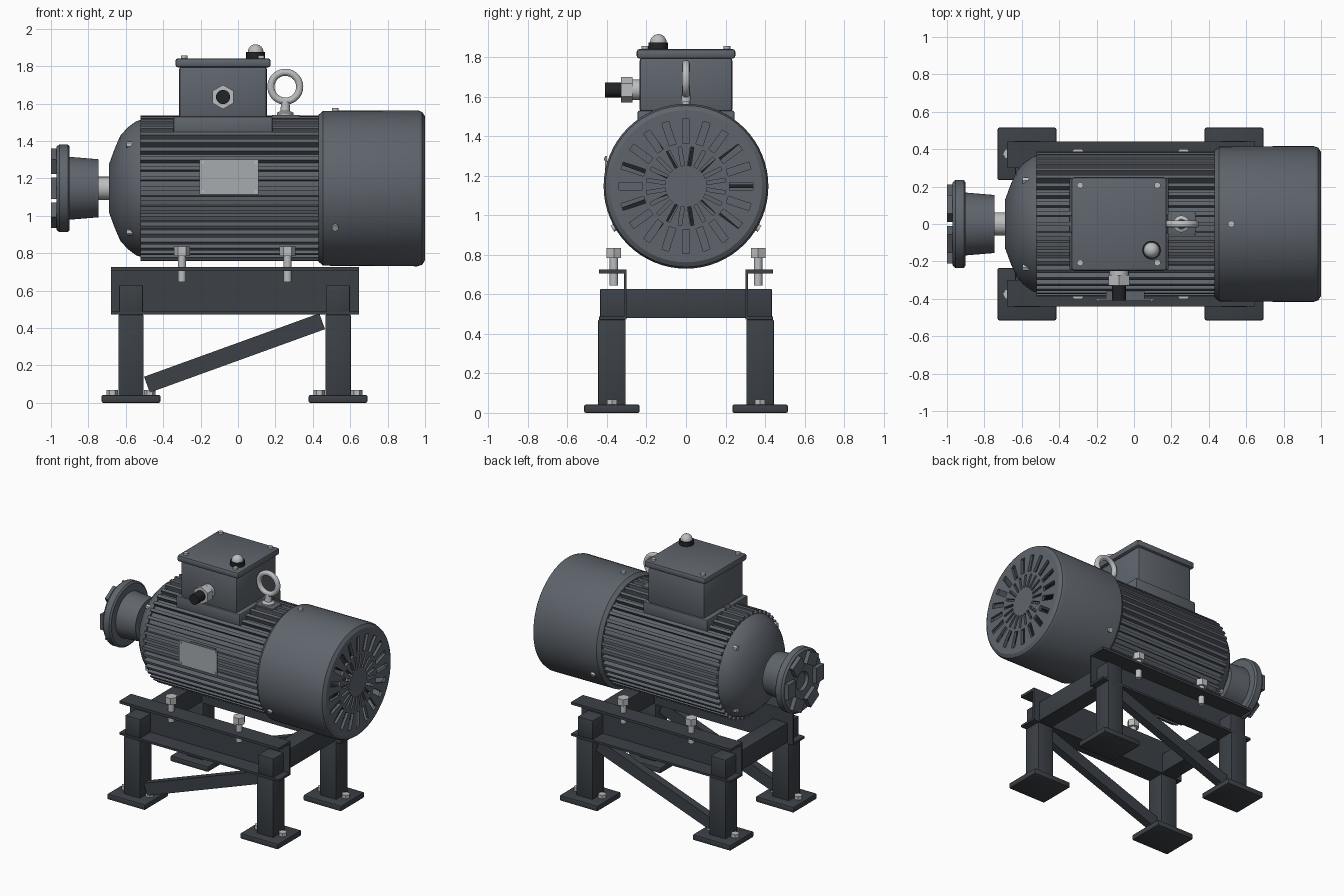
import bpy, bmesh, math
from mathutils import Matrix, Vector

cube = bpy.data.objects.get("Cube")
if cube:
    bpy.data.objects.remove(cube, do_unlink=True)


def material(name, *rgb):
    m = bpy.data.materials.new(name)
    m.use_nodes = True
    m.diffuse_color = (*rgb, 1)
    m.node_tree.nodes["Principled BSDF"].inputs["Base Color"].default_value = (*rgb, 1)
    return m


PAINT = material("motor grey paint", 0.115, 0.13, 0.152)
FRAME = material("dark frame paint", 0.045, 0.053, 0.062)
STEEL = material("bright steel", 0.5, 0.51, 0.52)
PLATE = material("plate aluminium", 0.38, 0.41, 0.43)
RUBBER = material("black rubber", 0.015, 0.017, 0.02)
X, Y, Z = Vector((1, 0, 0)), Vector((0, 1, 0)), Vector((0, 0, 1))
AXIS = 1.147  # height of the shaft centre line


def smooth(bm):
    bm.normal_update()
    for f in bm.faces:
        f.smooth = True
    for e in bm.edges:
        e.smooth = e.calc_face_angle(0) < math.radians(25)


def finish(name, bm, mat):
    bmesh.ops.recalc_face_normals(bm, faces=bm.faces)
    smooth(bm)
    me = bpy.data.meshes.new(name)
    bm.to_mesh(me)
    bm.free()
    me.materials.append(mat)
    ob = bpy.data.objects.new(name, me)
    bpy.context.collection.objects.link(ob)
    return ob


def add_box(bm, size, matrix):
    bmesh.ops.create_cube(bm, size=1, matrix=matrix @ Matrix.Diagonal((*size, 1)))


def box(name, mat, xs, ys, zs, bevel=0.0):
    bm = bmesh.new()
    spans = (xs, ys, zs)
    add_box(bm, [b - a for a, b in spans],
            Matrix.Translation([(a + b) / 2 for a, b in spans]))
    if bevel:
        bmesh.ops.bevel(bm, geom=bm.edges[:], offset=bevel, segments=2,
                        profile=0.5, affect='EDGES')
    return finish(name, bm, mat)


def lathe(name, mat, profile, loc=(0, 0, AXIS), axis=X, steps=64):
    # profile pairs are (distance along the axis, radius)
    bm = bmesh.new()
    vs = [bm.verts.new((a, 0, r)) for a, r in profile]
    es = [bm.edges.new(p) for p in zip(vs, vs[1:])]
    bmesh.ops.spin(bm, geom=vs + es, cent=(0, 0, 0), axis=X,
                   angle=math.tau, steps=steps)
    bmesh.ops.remove_doubles(bm, verts=bm.verts, dist=1e-5)
    bm.transform(Matrix.Translation(loc) @ X.rotation_difference(axis).to_matrix().to_4x4())
    return finish(name, bm, mat)


def rod(name, mat, loc, axis, length, r, steps=24):
    return lathe(name, mat, [(0, 0), (0, r), (length, r), (length, 0)], loc, axis, steps)


def radial_boxes(bm, count, x, r0, r1, length, width, start=0.0):
    # boxes arranged like spokes about the shaft line
    for i in range(count):
        m = (Matrix.Translation((x, 0, AXIS))
             @ Matrix.Rotation(start + math.tau * i / count, 4, 'X')
             @ Matrix.Translation((0, (r0 + r1) / 2, 0)))
        add_box(bm, (length, r1 - r0, width), m)


# Motor body with cooling fins
lathe("motor_body", PAINT, [(-0.53, 0), (-0.53, 0.352), (0.45, 0.352), (0.45, 0)])
bm = bmesh.new()
radial_boxes(bm, 44, -0.045, 0.34, 0.388, 0.955, 0.022)
finish("cooling_fins", bm, PAINT)

# Drive end bell, shaft and jaw coupling
lathe("end_bell", PAINT, [(-0.52, 0), (-0.52, 0.366), (-0.545, 0.358), (-0.59, 0.325),
                          (-0.63, 0.28), (-0.66, 0.21), (-0.69, 0.128), (-0.69, 0)])
rod("shaft", STEEL, (-0.77, 0, AXIS), X, 0.1, 0.062)
lathe("coupling", PAINT, [(-0.745, 0), (-0.745, 0.155), (-0.9, 0.168), (-0.9, 0.222),
                          (-0.91, 0.235), (-0.955, 0.235), (-0.97, 0.222),
                          (-0.97, 0.07), (-0.95, 0.06), (-0.95, 0)])
bm = bmesh.new()
radial_boxes(bm, 6, -0.983, 0.12, 0.212, 0.034, 0.115)
finish("coupling_jaws", bm, PAINT)

# Fan cover with a slotted end
cover = lathe("fan_cover", PAINT, [
    (0.43, 0.375), (0.43, 0.392), (0.455, 0.414), (0.96, 0.417), (0.985, 0.408),
    (1.0, 0.385), (1.0, 0), (0.98, 0), (0.98, 0.385), (0.96, 0.4), (0.46, 0.4),
    (0.43, 0.375)])
bm = bmesh.new()
radial_boxes(bm, 20, 1.0, 0.22, 0.34, 0.1, 0.036)
radial_boxes(bm, 20, 1.0, 0.105, 0.2, 0.1, 0.018, math.radians(9))
cutter = finish("slot_cutter", bm, PAINT)
cutter.hide_render = True
mod = cover.modifiers.new("slots", 'BOOLEAN')
mod.object, mod.operation, mod.solver = cutter, 'DIFFERENCE', 'EXACT'
bpy.context.view_layer.objects.active = cover
bpy.ops.object.modifier_apply(modifier=mod.name)
bpy.data.objects.remove(cutter, do_unlink=True)
bm = bmesh.new()
bm.from_mesh(cover.data)
smooth(bm)
bm.to_mesh(cover.data)
bm.free()

# Fan behind the slots
rod("fan_shaft", STEEL, (0.44, 0, AXIS), X, 0.5, 0.05)
rod("fan_hub", FRAME, (0.75, 0, AXIS), X, 0.18, 0.1)
bm = bmesh.new()
radial_boxes(bm, 9, 0.84, 0.08, 0.34, 0.16, 0.02)
finish("fan_blades", bm, RUBBER)

# Screws on the end bell and the fan cover
for i in range(4):
    a = math.radians(45 + 90 * i)
    rod("bell_screw", STEEL, (-0.595, 0.33 * math.cos(a), AXIS + 0.33 * math.sin(a)),
        X, 0.04, 0.018, 6)
for deg in (90, 210, 330):
    d = Vector((0, math.cos(math.radians(deg)), math.sin(math.radians(deg))))
    rod("cover_screw", STEEL, Vector((0.52, 0, AXIS)) + d * 0.41, d, 0.02, 0.018, 12)

# Terminal box
box("terminal_pad", PAINT, (-0.345, 0.185), (-0.245, 0.245), (1.44, 1.53), 0.008)
box("terminal_box", PAINT, (-0.315, 0.155), (-0.235, 0.235), (1.52, 1.8), 0.018)
box("terminal_lid", PAINT, (-0.335, 0.175), (-0.25, 0.25), (1.793, 1.842), 0.015)
for x in (-0.288, 0.125):
    for y in (-0.207, 0.207):
        rod("lid_screw", STEEL, (x, y, 1.835), Z, 0.022, 0.017, 12)
rod("lamp_base", RUBBER, (0.094, -0.14, 1.84), Z, 0.035, 0.05)
lathe("lamp_dome", STEEL, [(0, 0)] + [(0.042 * math.sin(t), 0.042 * math.cos(t)) for t in
      [math.pi / 2 * i / 6 for i in range(7)]], (0.094, -0.14, 1.875), Z, 24)

# Cable gland
rod("gland_collar", STEEL, (-0.08, -0.23, 1.635), -Y, 0.05, 0.052)
rod("gland_nut", STEEL, (-0.08, -0.272, 1.635), -Y, 0.056, 0.065, 6)
rod("cable_stub", RUBBER, (-0.08, -0.32, 1.635), -Y, 0.09, 0.038)

# Lifting eye
box("eye_pad", PAINT, (0.18, 0.33), (-0.06, 0.06), (1.47, 1.54), 0.008)
lathe("eye_stem", STEEL, [(0, 0), (0, 0.045), (0.015, 0.045), (0.025, 0.026),
                          (0.08, 0.022), (0.08, 0)], (0.253, 0, 1.535), Z, 24)
ring = [(0.019 * math.sin(t), 0.077 + 0.019 * math.cos(t))
        for t in [math.tau * i / 12 for i in range(13)]]
lathe("lifting_eye", STEEL, ring, (0.253, 0, 1.69), Y, 40)

# Rating plate and rivets
box("rating_plate", PLATE, (-0.205, 0.11), (-0.409, -0.4), (1.115, 1.3))
box("plate_mount", PAINT, (-0.15, 0.055), (-0.4, -0.34), (1.14, 1.275))
for x in (-0.19, 0.095):
    for z in (1.13, 1.285):
        rod("plate_rivet", STEEL, (x, -0.405, z), -Y, 0.009, 0.008, 10)

# Support frame: cross beams and both sides
LEGS = (-0.572, 0.535)
for x in LEGS:
    box("cross_beam", FRAME, (x - 0.063, x + 0.063), (-0.435, 0.435), (0.48, 0.628), 0.005)


def side_box(name, side, xs, ys, zs, bevel=0.0):
    box(name, FRAME, xs, sorted(side * y for y in ys), zs, bevel)


for s in (-1, 1):
    rail = (-0.68, 0.648)
    side_box("rail_web", s, rail, (0.3, 0.314), (0.475, 0.725))
    side_box("rail_top_flange", s, rail, (0.3, 0.44), (0.706, 0.725))
    side_box("rail_bottom_flange", s, rail, (0.3, 0.44), (0.472, 0.488))
    for x in LEGS:
        side_box("leg", s, (x - 0.068, x + 0.068), (0.305, 0.445), (0.03, 0.472), 0.006)
        side_box("foot_plate", s, (x - 0.157, x + 0.157), (0.235, 0.515), (0, 0.042), 0.008)
        for dx in (-0.1, 0.1):
            rod("anchor_bolt", STEEL, (x + dx, s * 0.375, 0.04), Z, 0.028, 0.03, 6)

    # Diagonal brace
    a, b = Vector((-0.487, s * 0.375, 0.097)), Vector((0.45, s * 0.375, 0.436))
    bm = bmesh.new()
    add_box(bm, ((b - a).length, 0.06, 0.09), Matrix.Translation((a + b) / 2)
            @ X.rotation_difference(b - a).to_matrix().to_4x4())
    finish("diagonal_brace", bm, FRAME)

    # Mounting bolts
    for x in (-0.3, 0.265):
        rod("mount_bolt_head", STEEL, (x, s * 0.365, 0.785), Z, 0.05, 0.043, 6)
        rod("mount_bolt_shank", STEEL, (x, s * 0.365, 0.645), Z, 0.15, 0.022, 16)
